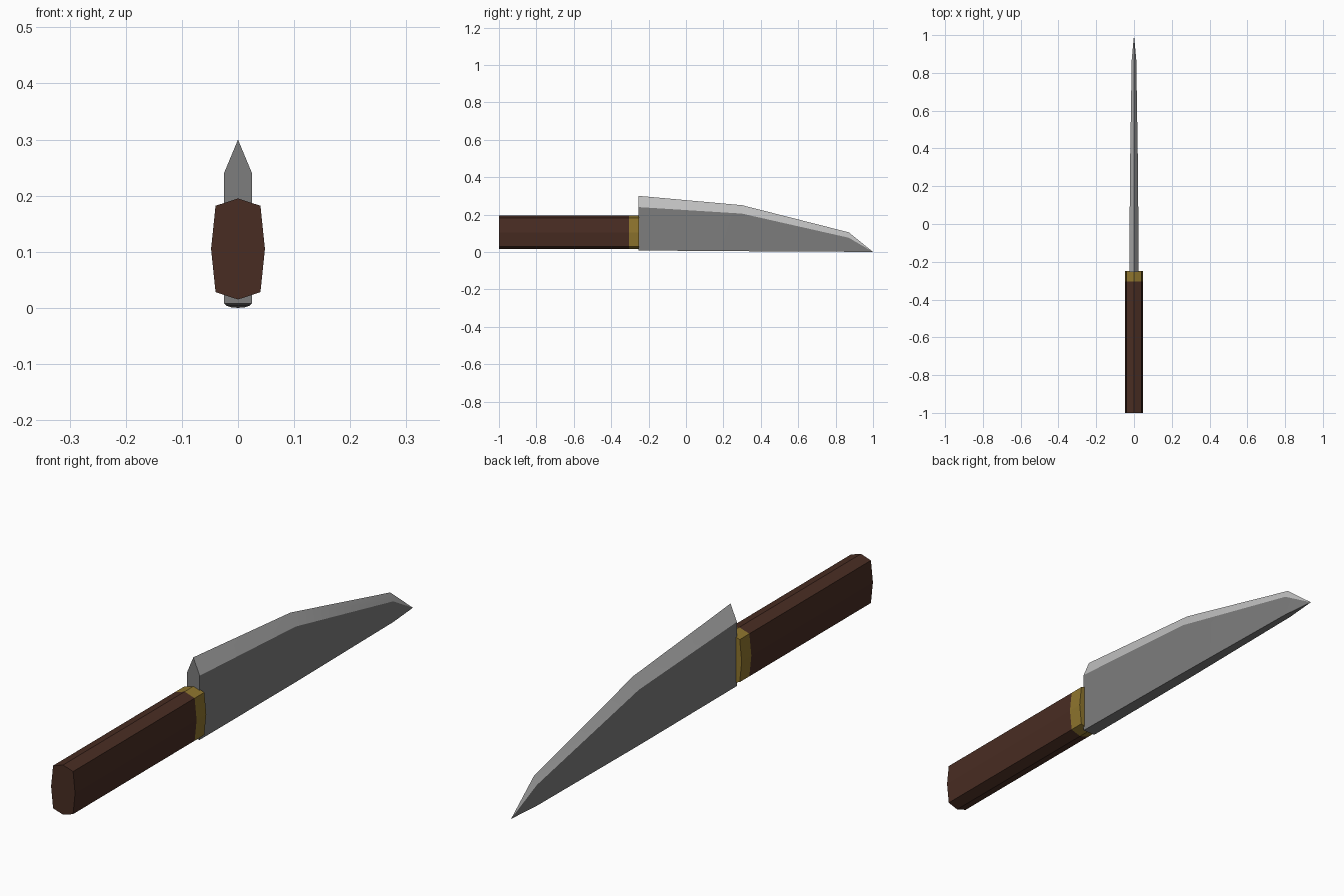
import bpy, bmesh, math

if "Cube" in bpy.data.objects:
    bpy.data.objects.remove(bpy.data.objects["Cube"])


def material(name, srgb):
    m = bpy.data.materials.new(name)
    lin = [((c + 0.055) / 1.055) ** 2.4 if c > 0.04 else c / 12.92 for c in srgb]
    m.diffuse_color = (*lin, 1)
    m.use_nodes = True
    m.node_tree.nodes["Principled BSDF"].inputs["Base Color"].default_value = m.diffuse_color
    return m


steel = material("steel", (0.49, 0.49, 0.49))
bright = material("bright_edge_steel", (0.75, 0.75, 0.75))
brass = material("brass", (0.56, 0.46, 0.18))
wood = material("dark_wood", (0.285, 0.175, 0.135))


def loft(name, rings, mats, tip=None, rule=None):
    """Join (x, y, z) rings with quads, cap the start and close on a cap or tip."""
    bm = bmesh.new()
    vr = [[bm.verts.new(p) for p in r] for r in rings]
    n = len(vr[0])
    for a, b in zip(vr, vr[1:]):
        for i in range(n):
            j = (i + 1) % n
            bm.faces.new((a[i], a[j], b[j], b[i])).material_index = rule(i) if rule else 0
    bm.faces.new(vr[0])
    if tip:
        t = bm.verts.new(tip)
        for i in range(n):
            f = bm.faces.new((vr[-1][i], vr[-1][(i + 1) % n], t))
            f.material_index = rule(i) if rule else 0
    else:
        bm.faces.new(vr[-1])
    bmesh.ops.recalc_face_normals(bm, faces=bm.faces)
    me = bpy.data.meshes.new(name)
    bm.to_mesh(me)
    bm.free()
    for m in mats:
        me.materials.append(m)
    ob = bpy.data.objects.new(name, me)
    bpy.context.collection.objects.link(ob)
    return ob


# Eight-sided grip section shared by handle and collar
def grip(y):
    half = [(0, 0.195), (0.04, 0.182), (0.048, 0.105), (0.04, 0.028), (0, 0.015)]
    pts = half + [(-x, z) for x, z in half[-2:0:-1]]
    return [(x, y, z) for x, z in pts]


loft("handle", [grip(-1.0), grip(-0.305)], [wood])
loft("collar", [grip(-0.305), grip(-0.25)], [brass])


# Blade stations: y, half width, bottom, shoulder, top ridge
stations = [(-0.255, 0.025, 0.008, 0.24, 0.30),
            (0.30, 0.021, 0.004, 0.205, 0.25),
            (0.87, 0.012, 0.001, 0.076, 0.105)]
rings = [[(0, y, r), (w, y, s), (w, y, b), (-w, y, b), (-w, y, s)]
         for y, w, b, s, r in stations]
blade = loft("blade", rings, [steel, bright], tip=(0, 1.0, 0.0),
             rule=lambda i: 1 if i in (0, 4) else 0)

# Smooth along the length, crisp at the bevel
bpy.context.view_layer.objects.active = blade
blade.select_set(True)
bpy.ops.object.shade_smooth_by_angle(angle=math.radians(18))
